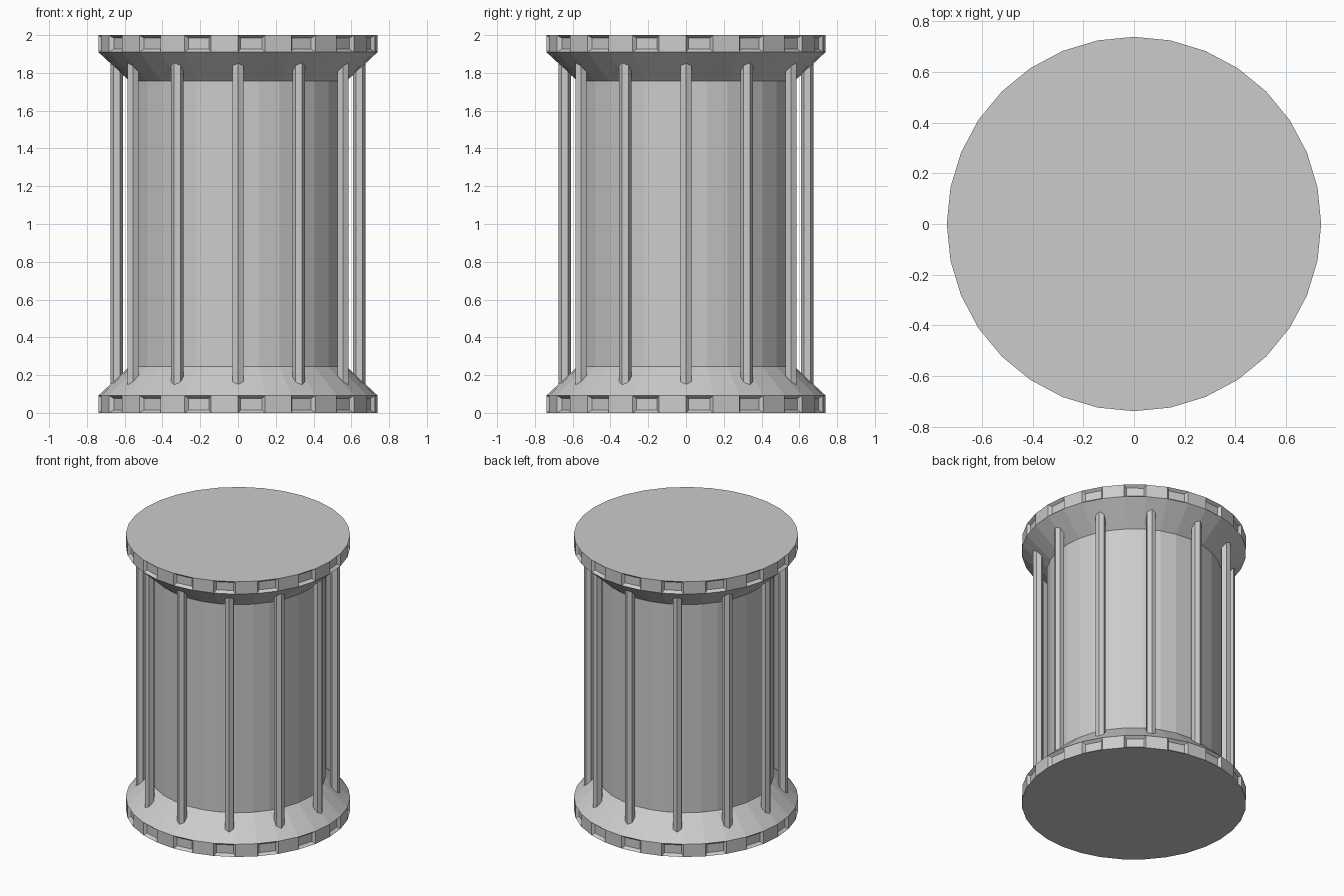
import bpy, bmesh
from math import sin, cos, pi

if "Cube" in bpy.data.objects:
    bpy.data.objects.remove(bpy.data.objects["Cube"])

SIDES = 32
# lathe profile (radius, z) from bottom to top
PROFILE = [(0.739, 0.0), (0.739, 0.092), (0.575, 0.245),
           (0.575, 1.757), (0.739, 1.91), (0.739, 2.0)]


def finish(bm, name):
    bmesh.ops.recalc_face_normals(bm, faces=bm.faces)
    mesh = bpy.data.meshes.new(name)
    bm.to_mesh(mesh)
    bm.free()
    obj = bpy.data.objects.new(name, mesh)
    bpy.context.collection.objects.link(obj)
    return obj


# drum body with flared, capped rims
bm = bmesh.new()
rings = [[bm.verts.new((r * cos(2 * pi * i / SIDES), r * sin(2 * pi * i / SIDES), z))
          for i in range(SIDES)] for r, z in PROFILE]
panels = []
for k in range(len(rings) - 1):
    for i in range(SIDES):
        j = (i + 1) % SIDES
        f = bm.faces.new((rings[k][i], rings[k][j], rings[k + 1][j], rings[k + 1][i]))
        if k in (0, len(rings) - 2) and i % 2 == 0:
            panels.append(f)
bm.faces.new(rings[0][::-1])
bm.faces.new(rings[-1])
bm.normal_update()

# recessed panels on every other rim facet
bmesh.ops.inset_individual(bm, faces=panels, thickness=0.022, depth=-0.02)
finish(bm, "drum_body")


# twelve six-sided rods around the drum, one corner pointing outward
def rod(index, count=12, distance=0.642, radius=0.0335):
    a = 2 * pi * index / count
    bm = bmesh.new()
    loops = [[bm.verts.new((distance * cos(a) + radius * cos(a + k * pi / 3),
                            distance * sin(a) + radius * sin(a + k * pi / 3), z))
              for k in range(6)] for z in (0.1, 1.9)]
    for i in range(6):
        j = (i + 1) % 6
        bm.faces.new((loops[0][i], loops[0][j], loops[1][j], loops[1][i]))
    bm.faces.new(loops[0][::-1])
    bm.faces.new(loops[1])
    finish(bm, f"rod_{index + 1}")


for n in range(12):
    rod(n)
